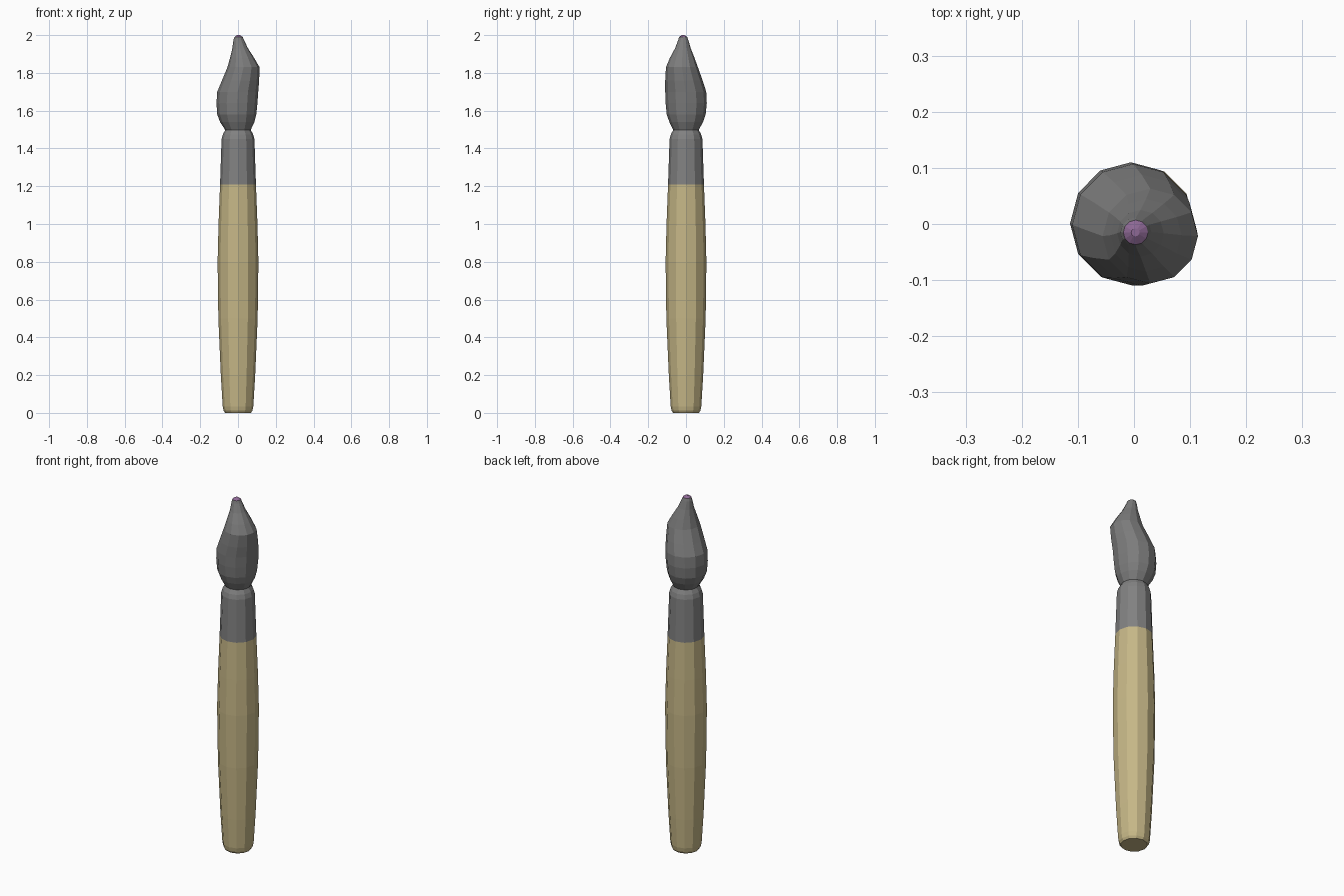
import bpy, bmesh, math

if "Cube" in bpy.data.objects:
    bpy.data.objects.remove(bpy.data.objects["Cube"])

SIDES = 12


def material(name, color):
    m = bpy.data.materials.new(name)
    m.diffuse_color = (*color, 1)
    m.use_nodes = True
    m.node_tree.nodes["Principled BSDF"].inputs["Base Color"].default_value = m.diffuse_color
    return m


wood = material("tan wood", (0.56, 0.47, 0.24))
metal = material("grey metal", (0.22, 0.22, 0.22))
hair = material("dark grey bristle", (0.20, 0.20, 0.20))
paint = material("purple tip", (0.27, 0.14, 0.30))


def loft(name, rings, mats, pick=lambda z: 0):
    """Skin 12-sided rings (z, cx, cy, rx, ry) and cap both ends."""
    bm = bmesh.new()
    loops = []
    for z, cx, cy, rx, ry in rings:
        loops.append([bm.verts.new((cx + rx * math.cos(i * math.tau / SIDES),
                                    cy + ry * math.sin(i * math.tau / SIDES), z))
                      for i in range(SIDES)])
    for a, b in zip(loops, loops[1:]):
        for i in range(SIDES):
            j = (i + 1) % SIDES
            bm.faces.new((a[i], a[j], b[j], b[i]))
    bm.faces.new(loops[0][::-1])
    bm.faces.new(loops[-1])
    bmesh.ops.recalc_face_normals(bm, faces=bm.faces)
    for f in bm.faces:
        f.material_index = pick(f.calc_center_median().z)
    me = bpy.data.meshes.new(name)
    bm.to_mesh(me)
    bm.free()
    for m in mats:
        me.materials.append(m)
    ob = bpy.data.objects.new(name, me)
    bpy.context.collection.objects.link(ob)
    return ob


def lathe(name, profile, mat):
    return loft(name, [(z, 0, 0, r, r) for z, r in profile], [mat])


# Wooden handle, swelling in the middle
lathe("handle", [(0, 0.068), (0.012, 0.076), (0.035, 0.081), (0.2, 0.091),
                 (0.5, 0.104), (0.8, 0.108), (1.0, 0.103), (1.21, 0.095)], wood)

# Metal ferrule with a rounded lip
lathe("ferrule", [(1.21, 0.095), (1.45, 0.087), (1.475, 0.080), (1.5, 0.066)], metal)

# Bristles: silhouette limits per height (z, x min, x max, y min, y max)
limits = [(1.495, -0.066, 0.066, -0.066, 0.066),
          (1.54, -0.095, 0.087, -0.088, 0.090),
          (1.58, -0.110, 0.097, -0.102, 0.104),
          (1.64, -0.114, 0.103, -0.108, 0.110),
          (1.70, -0.110, 0.107, -0.110, 0.107),
          (1.76, -0.085, 0.112, -0.110, 0.088),
          (1.83, -0.056, 0.114, -0.106, 0.063),
          (1.88, -0.042, 0.085, -0.085, 0.045),
          (1.93, -0.030, 0.053, -0.058, 0.025),
          (1.975, -0.024, 0.031, -0.041, 0.012),
          (1.99, -0.019, 0.025, -0.037, 0.007),
          (2.0, -0.005, 0.010, -0.022, -0.008)]
rings = [(z, (a + b) / 2, (c + d) / 2, (b - a) / 2, (d - c) / 2)
         for z, a, b, c, d in limits]
loft("bristles", rings, [hair, paint], lambda z: int(z > 1.99))
